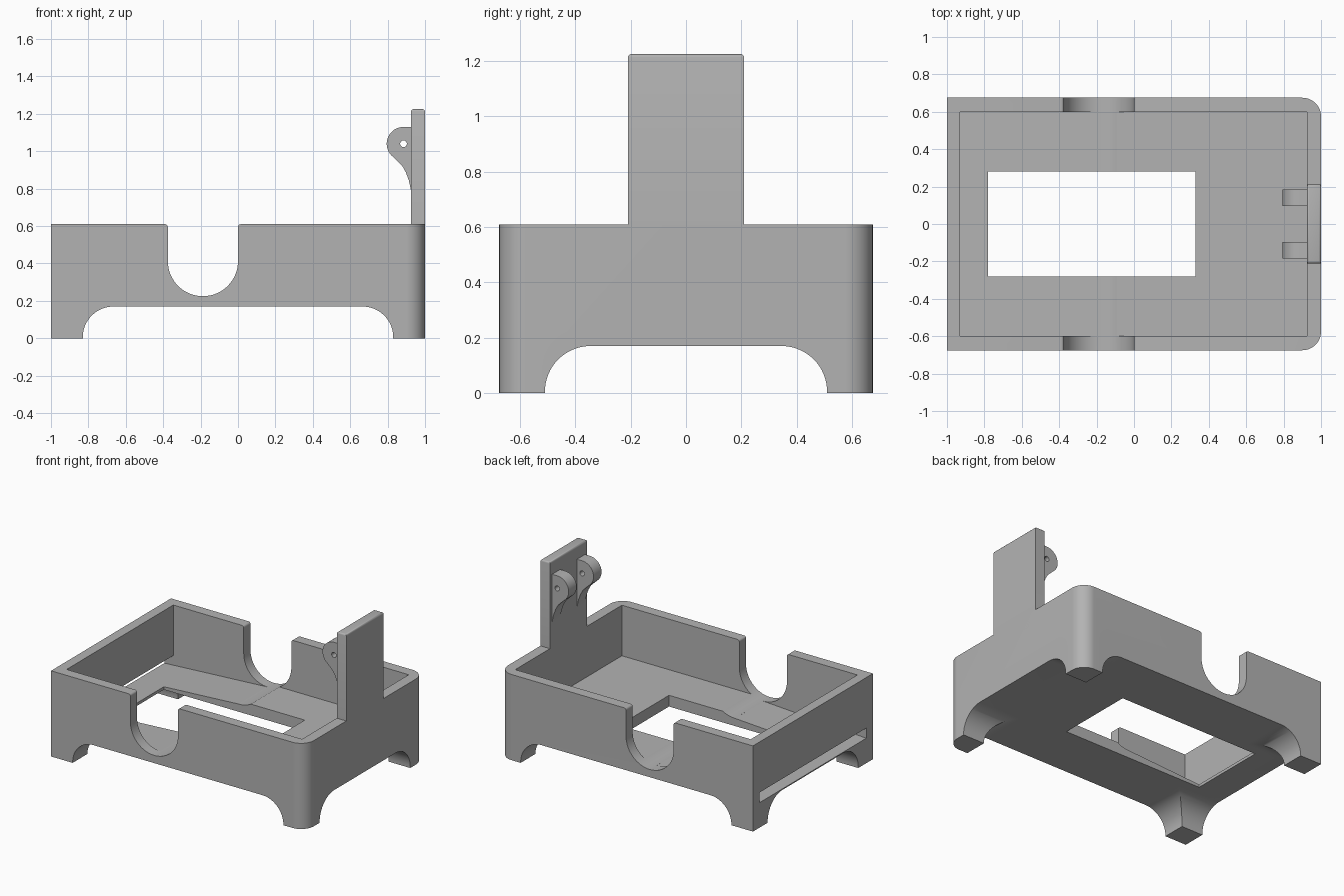
import bpy, bmesh, math
from mathutils import Vector

cube = bpy.data.objects.get("Cube")
if cube:
    bpy.data.objects.remove(cube, do_unlink=True)

grey = bpy.data.materials.new("plain grey")
grey.use_nodes = True
COLOUR = (0.45, 0.45, 0.45, 1)
grey.diffuse_color = COLOUR
grey.node_tree.nodes["Principled BSDF"].inputs["Base Color"].default_value = COLOUR


def arc(cx, cz, r, start, end, steps=16):
    """Points of an arc, angles in degrees."""
    turns = [math.radians(start + (end - start) * i / steps) for i in range(steps + 1)]
    return [(cx + r * math.cos(t), cz + r * math.sin(t)) for t in turns]


def prism(name, outline, low, high, axis):
    """Extrude a 2D outline along an axis: x uses (y, z), y uses (x, z), z uses (x, y)."""
    place = {"x": lambda a, b: (low, a, b),
             "y": lambda a, b: (a, low, b),
             "z": lambda a, b: (a, b, low)}[axis]
    step = Vector([(high - low) * (axis == k) for k in "xyz"])
    bm = bmesh.new()
    face = bm.faces.new([bm.verts.new(place(a, b)) for a, b in outline])
    grown = bmesh.ops.extrude_face_region(bm, geom=[face])["geom"]
    bmesh.ops.translate(bm, vec=step, verts=[g for g in grown if isinstance(g, bmesh.types.BMVert)])
    bmesh.ops.recalc_face_normals(bm, faces=bm.faces)
    mesh = bpy.data.meshes.new(name)
    bm.to_mesh(mesh)
    bm.free()
    mesh.materials.append(grey)
    obj = bpy.data.objects.new(name, mesh)
    bpy.context.collection.objects.link(obj)
    return obj


def activate(obj):
    bpy.ops.object.select_all(action="DESELECT")
    obj.select_set(True)
    bpy.context.view_layer.objects.active = obj


def cut(obj, cutter):
    """Subtract a cutter and discard it."""
    mod = obj.modifiers.new("cut", "BOOLEAN")
    mod.operation, mod.solver, mod.object = "DIFFERENCE", "EXACT", cutter
    activate(obj)
    bpy.ops.object.modifier_apply(modifier=mod.name)
    bpy.data.objects.remove(cutter, do_unlink=True)


def smooth(obj):
    activate(obj)
    bpy.ops.object.shade_smooth_by_angle(angle=math.radians(30))


def rect(a0, a1, b0, b1):
    return [(a0, b0), (a1, b0), (a1, b1), (a0, b1)]


W, D, H = 1.0, 0.675, 0.61      # half length, half depth, tray height
FLOOR, UNDER = 0.25, 0.17       # floor top and underside

# Tray body, rounded at the post end only
outline = [(-W, D), (-W, -D)] + arc(W - 0.1, -D + 0.1, 0.1, -90, 0) + arc(W - 0.1, D - 0.1, 0.1, 0, 90)
tray = prism("tray", outline, 0, H, "z")

# Cavity with a stepped floor that ramps down towards the end slot
cavity = [(-0.93, FLOOR), (-1.1, FLOOR), (-1.1, 0.172), (-0.19, 0.225),
          (-0.19, FLOOR), (0.925, FLOOR), (0.925, 0.8), (-0.93, 0.8)]
cut(tray, prism("cavity", cavity, -0.6, 0.6, "y"))

# Floor window
cut(tray, prism("window", rect(-0.78, 0.33, -0.28, 0.28), 0.1, 0.4, "z"))

# Round-bottomed notch through both long walls, with softened lips
lip, mid, r = 0.015, -0.1875, 0.1875
notch = (arc(mid, 0.4125, r, 180, 360, 32)
         + arc(mid + r + lip, H - lip, lip, 180, 90, 5) + [(mid + r + lip, 0.8), (mid - r - lip, 0.8)]
         + arc(mid - r - lip, H - lip, lip, 90, 0, 5))
cut(tray, prism("notch", notch, -1, 1, "y"))


# Arched tunnels in both directions leave four flared feet
def arch(half):
    rad = 0.165
    return ([(half, -0.1)] + arc(half - rad, UNDER - rad, rad, 0, 90)
            + arc(rad - half, UNDER - rad, rad, 90, 180) + [(-half, -0.1)])


cut(tray, prism("long_arch", arch(0.83), -1, 1, "y"))
cut(tray, prism("short_arch", arch(0.51), -1.2, 1.2, "x"))
smooth(tray)

# Upright post with softened top
post = prism("post", rect(0.925, 1.0, -0.21, 0.21), H - 0.1, 1.225, "z")
bm = bmesh.new()
bm.from_mesh(post.data)
top = [e for e in bm.edges if all(v.co.z > 1.2 for v in e.verts)]
bmesh.ops.bevel(bm, geom=top, offset=0.012, segments=3, profile=0.5, affect="EDGES")
bm.to_mesh(post.data)
bm.free()
smooth(post)

# Pair of hinge lugs with pin holes and a curved tail
HX, HZ = 0.885, 1.04
lug_outline = ([(0.93, 1.13)] + arc(HX, HZ, 0.09, 90, 232, 20)
               + [(0.855, 0.945), (0.878, 0.922), (0.897, 0.888), (0.913, 0.845), (0.925, 0.79), (0.93, 0.79)])
for side, low in (("front", -0.185), ("back", 0.095)):
    lug = prism(side + "_hinge_lug", lug_outline, low, low + 0.09, "y")
    cut(lug, prism("pin_hole", arc(HX, HZ, 0.018, 0, 345, 23), -1, 1, "y"))
    smooth(lug)
